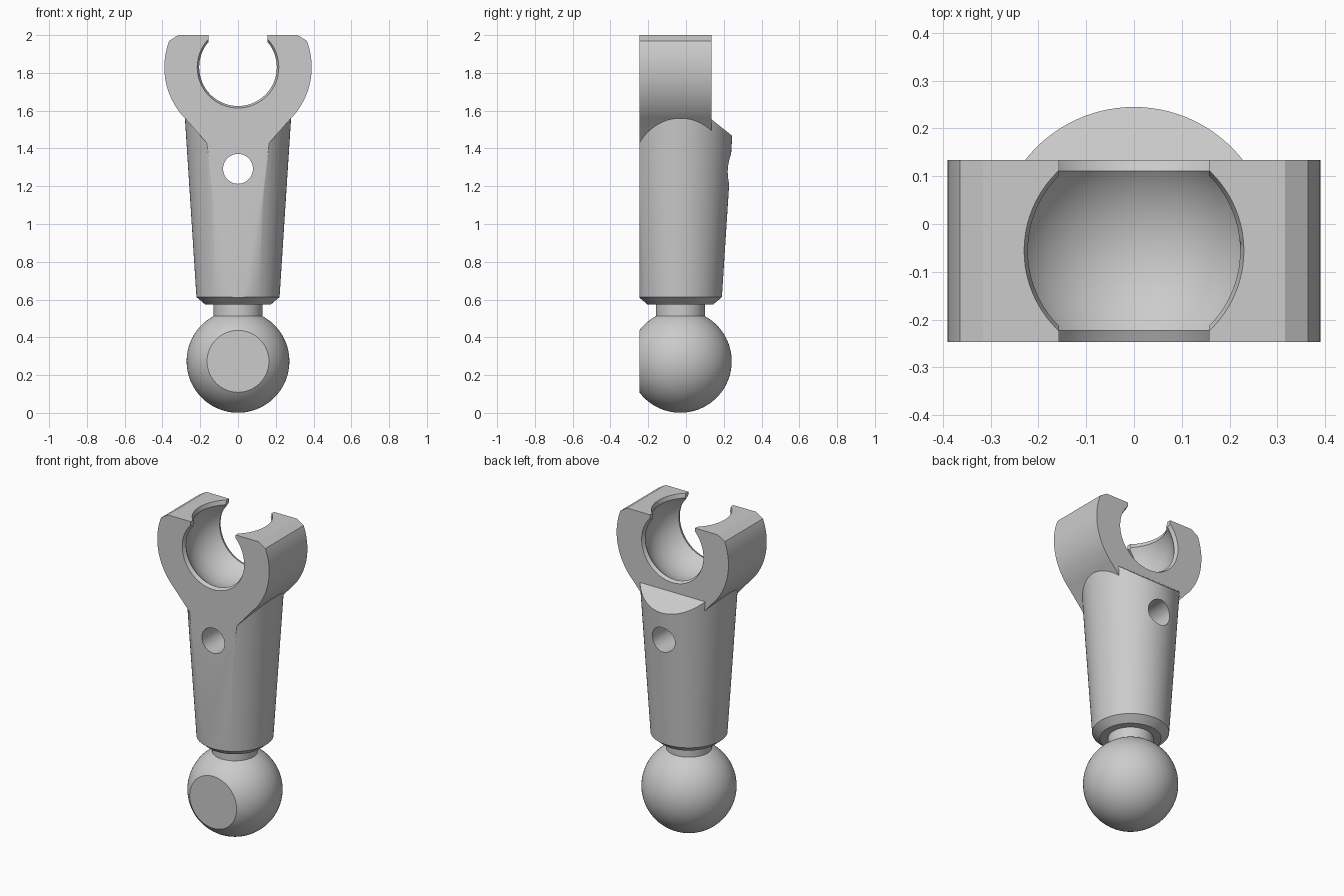
import bpy, bmesh
from math import sin, cos, pi, sqrt, atan2, radians
from mathutils import Vector, Matrix

if "Cube" in bpy.data.objects:
    bpy.data.objects.remove(bpy.data.objects["Cube"])

AXIS_Y, FRONT, BACK = -0.03, -0.247, 0.134   # shaft axis and flat faces
BALL_R, BALL_Z = 0.272, 0.273
EYE_R, EYE_Z, EYE_Y = 0.39, 1.83, -0.056     # clamp ring and socket centre

grey = bpy.data.materials.new("light_grey")
grey.use_nodes = True
grey.diffuse_color = (0.6, 0.6, 0.6, 1)
grey.node_tree.nodes["Principled BSDF"].inputs["Base Color"].default_value = grey.diffuse_color


def make(name, bm):
    bmesh.ops.recalc_face_normals(bm, faces=bm.faces)
    mesh = bpy.data.meshes.new(name)
    bm.to_mesh(mesh)
    bm.free()
    mesh.materials.append(grey)
    ob = bpy.data.objects.new(name, mesh)
    bpy.context.collection.objects.link(ob)
    return ob


def lathe(name, profile, steps=96):
    """Closed solid turned around z; profile runs from axis to axis."""
    bm = bmesh.new()
    vs = [bm.verts.new((r, 0, z)) for r, z in profile]
    edges = [bm.edges.new(pair) for pair in zip(vs, vs[1:])]
    bmesh.ops.spin(bm, geom=vs + edges, axis=(0, 0, 1), cent=(0, 0, 0),
                   angle=2 * pi, steps=steps)
    bmesh.ops.remove_doubles(bm, verts=bm.verts, dist=1e-5)
    return make(name, bm)


def place(ob, matrix):
    ob.data.transform(matrix)
    return ob


def box(name, low, high):
    low, high = Vector(low), Vector(high)
    bm = bmesh.new()
    bmesh.ops.create_cube(bm, size=1)
    bmesh.ops.scale(bm, vec=high - low, verts=bm.verts)
    bmesh.ops.translate(bm, vec=(low + high) / 2, verts=bm.verts)
    return make(name, bm)


def boolean(target, tool, operation):
    mod = target.modifiers.new(tool.name, 'BOOLEAN')
    mod.object, mod.operation, mod.solver = tool, operation, 'EXACT'
    bpy.context.view_layer.objects.active = target
    bpy.ops.object.modifier_apply(modifier=mod.name)
    bpy.data.objects.remove(tool)


# Ball, neck and tapered shaft in one turned profile
neck_r = 0.13
end = atan2(sqrt(BALL_R**2 - neck_r**2), neck_r)
n = 40
profile = []
for i in range(n + 1):
    a = -pi / 2 + (end + pi / 2) * i / n
    profile.append((BALL_R * cos(a) if i else 0, BALL_Z + BALL_R * sin(a)))
profile += [(neck_r, 0.575), (0.175, 0.575), (0.22, 0.613), (0.281, 1.56), (0, 1.56)]
link = lathe("ball_and_socket_link", profile)
place(link, Matrix.Translation((0, AXIS_Y, 0)))

# Sloped shoulder at the back of the shaft
bm = bmesh.new()
bm.from_mesh(link.data)
cut = bmesh.ops.bisect_plane(bm, geom=bm.verts[:] + bm.edges[:] + bm.faces[:],
                             plane_co=(0, BACK, 1.555), plane_no=(0, 0.8, 1),
                             clear_outer=True)
bmesh.ops.holes_fill(bm, edges=[e for e in bm.edges if e.is_boundary])
bmesh.ops.recalc_face_normals(bm, faces=bm.faces)
bm.to_mesh(link.data)
bm.free()

# Clamp: teardrop ring with clipped top corners
half = [(0.316, 2.0)]
for i in range(41):
    a = radians(21 - 66 * i / 40)
    half.append((EYE_R * cos(a), EYE_Z + EYE_R * sin(a)))
half.append((0.175, 1.44))
outline = half + [(0, 1.24)] + [(-x, z) for x, z in reversed(half)]
bm = bmesh.new()
face = bm.faces.new([bm.verts.new((x, FRONT - 0.1, z)) for x, z in outline])
ext = bmesh.ops.extrude_face_region(bm, geom=[face])
bmesh.ops.translate(bm, vec=(0, BACK - FRONT + 0.1, 0),
                    verts=[v for v in ext["geom"] if isinstance(v, bmesh.types.BMVert)])
boolean(link, make("clamp", bm), 'UNION')

# Flat front across clamp, shaft and ball
boolean(link, box("front_cutter", (-1, -1, -1), (1, FRONT, 3)), 'DIFFERENCE')

# Spherical socket with flared mouths front, back and top
socket_r = 0.265
ball = [(socket_r * cos(a) if 0 < i < 48 else 0, socket_r * sin(a))
        for i, a in enumerate(-pi / 2 + pi * k / 48 for k in range(49))]
boolean(link, place(lathe("socket_cutter", ball),
                    Matrix.Translation((0, EYE_Y, EYE_Z))), 'DIFFERENCE')
rim, lip = 0.19, 0.166
mouth = [(0, -rim - 0.024), (0.226, -rim - 0.024), (0.205, -lip),
         (0.205, lip), (0.226, rim + 0.024), (0, rim + 0.024)]
turn = Matrix.Rotation(pi / 2, 4, 'X')
boolean(link, place(lathe("mouth_cutter", mouth),
                    Matrix.Translation((0, EYE_Y, EYE_Z)) @ turn), 'DIFFERENCE')
top = [(0, EYE_Z), (0.218, EYE_Z), (0.218, 1.96), (0.233, 2.01), (0, 2.01)]
boolean(link, place(lathe("top_cutter", top),
                    Matrix.Translation((0, EYE_Y, 0))), 'DIFFERENCE')
boolean(link, box("gap_cutter", (-0.157, -0.5, 1.95), (0.157, 0.5, 2.1)), 'DIFFERENCE')

# Pin hole through the shaft
pin = [(0, -1), (0.079, -1), (0.079, 1), (0, 1)]
boolean(link, place(lathe("pin_cutter", pin, 48),
                    Matrix.Translation((0, 0, 1.292)) @ turn), 'DIFFERENCE')

bpy.ops.object.select_all(action='DESELECT')
link.select_set(True)
bpy.context.view_layer.objects.active = link
bpy.ops.object.shade_smooth_by_angle(angle=radians(30))
